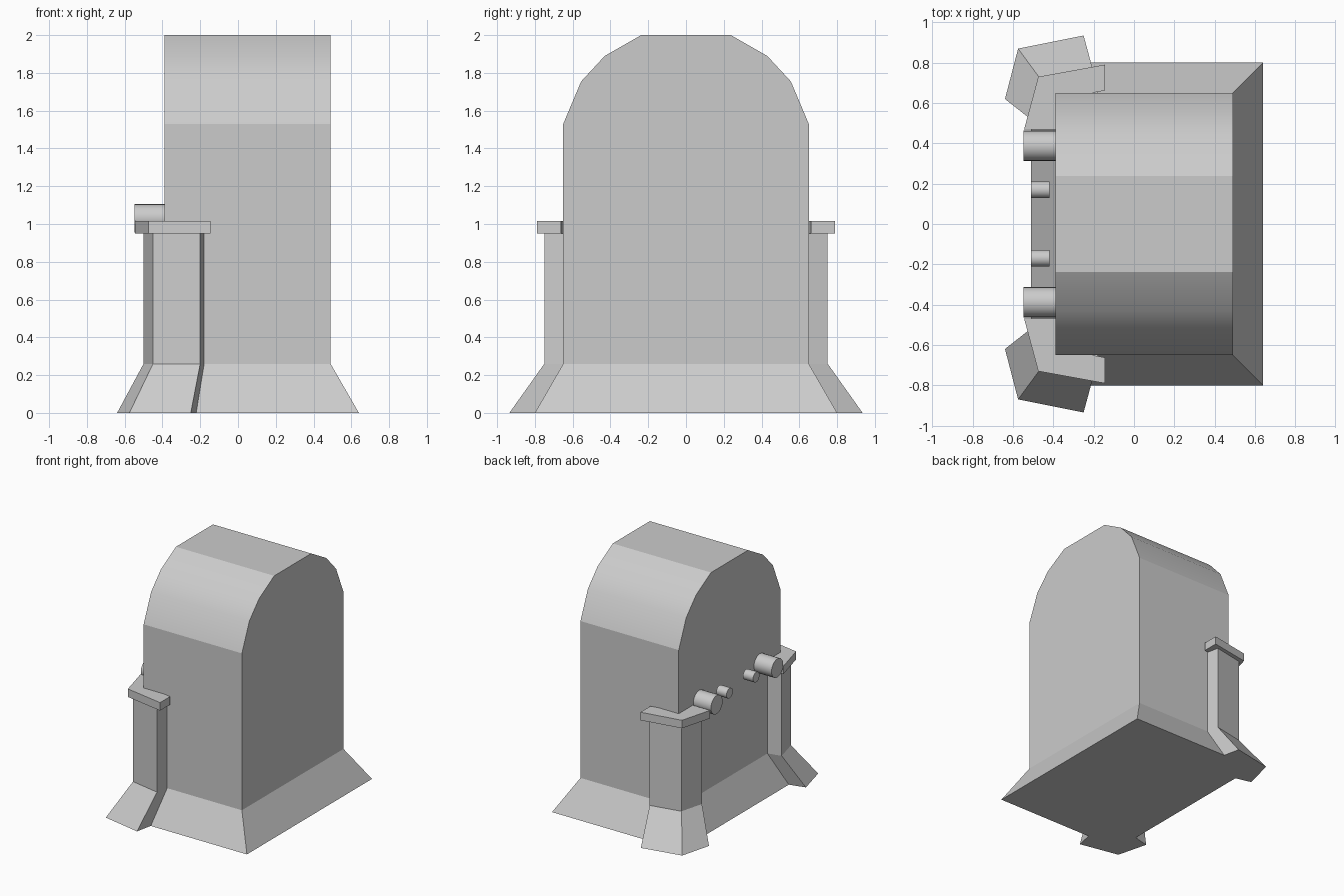
import bpy, bmesh, math

if "Cube" in bpy.data.objects:
    bpy.data.objects.remove(bpy.data.objects["Cube"])


def make_object(name, bm, smooth_angle=None, mirrored=False):
    bmesh.ops.recalc_face_normals(bm, faces=bm.faces[:])
    mesh = bpy.data.meshes.new(name)
    bm.to_mesh(mesh)
    bm.free()
    ob = bpy.data.objects.new(name, mesh)
    bpy.context.collection.objects.link(ob)
    if smooth_angle:
        bpy.ops.object.select_all(action='DESELECT')
        ob.select_set(True)
        bpy.context.view_layer.objects.active = ob
        bpy.ops.object.shade_smooth_by_angle(angle=math.radians(smooth_angle))
    if mirrored:
        mod = ob.modifiers.new("Mirror", 'MIRROR')
        mod.use_axis = (False, True, False)
        mod.use_clip = False
        mod.use_mirror_merge = False
    return ob


def loft(bm, rings):
    """Join (outline, z) rings into a closed solid."""
    loops = [[bm.verts.new((x, y, z)) for x, y in pts] for pts, z in rings]
    n = len(loops[0])
    for a, b in zip(loops, loops[1:]):
        for i in range(n):
            j = (i + 1) % n
            bm.faces.new((a[i], a[j], b[j], b[i]))
    bm.faces.new(loops[0])
    bm.faces.new(loops[-1])


# Main body: arched profile along x with a flared foot
half = [(0.65, 0.26), (0.65, 1.53), (0.555, 1.755), (0.43, 1.89), (0.237, 2.0)]
profile = half + [(-y, z) for y, z in reversed(half)]
bm = bmesh.new()
back = [bm.verts.new((-0.39, y, z)) for y, z in profile]
front = [bm.verts.new((0.49, y, z)) for y, z in profile]
for i in range(len(profile) - 1):
    bm.faces.new((back[i], back[i + 1], front[i + 1], front[i]))
bm.faces.new(back)
bm.faces.new(front)
top = [back[0], front[0], front[-1], back[-1]]
foot = [bm.verts.new((x, y, 0)) for x, y in
        ((-0.51, 0.80), (0.64, 0.80), (0.64, -0.80), (-0.51, -0.80))]
for i in range(4):
    j = (i + 1) % 4
    bm.faces.new((top[i], top[j], foot[j], foot[i]))
bm.faces.new(foot)
make_object("body", bm, 21.5)

# Corner buttresses with splayed feet
foot_plan = [(-0.64, 0.62), (-0.575, 0.87), (-0.25, 0.935),
             (-0.215, 0.77), (-0.40, 0.66), (-0.48, 0.58)]
post_plan = [(-0.50, 0.51), (-0.45, 0.70), (-0.20, 0.75),
             (-0.175, 0.63), (-0.36, 0.60), (-0.37, 0.48)]
bm = bmesh.new()
loft(bm, [(foot_plan, 0), (post_plan, 0.26), (post_plan, 0.95)])
make_object("buttress", bm, mirrored=True)

# Buttress caps
cap_plan = [(-0.545, 0.47), (-0.475, 0.73), (-0.145, 0.79),
            (-0.145, 0.662), (-0.37, 0.62), (-0.37, 0.47)]
bm = bmesh.new()
loft(bm, [(cap_plan, 0.95), (cap_plan, 1.015)])
make_object("buttress_cap", bm, mirrored=True)

# Round pegs on the flat end
for name, x0, x1, y, r in (("large_peg", -0.547, -0.385, 0.388, 0.075),
                           ("small_peg", -0.51, -0.42, 0.17, 0.041)):
    bm = bmesh.new()
    bmesh.ops.create_cone(bm, cap_ends=True, segments=24, radius1=r,
                          radius2=r, depth=x1 - x0)
    for v in bm.verts:
        x, yy, z = v.co
        v.co = ((x0 + x1) / 2 + z, y + yy, 1.03 + x)
    make_object(name, bm, 30, mirrored=True)
